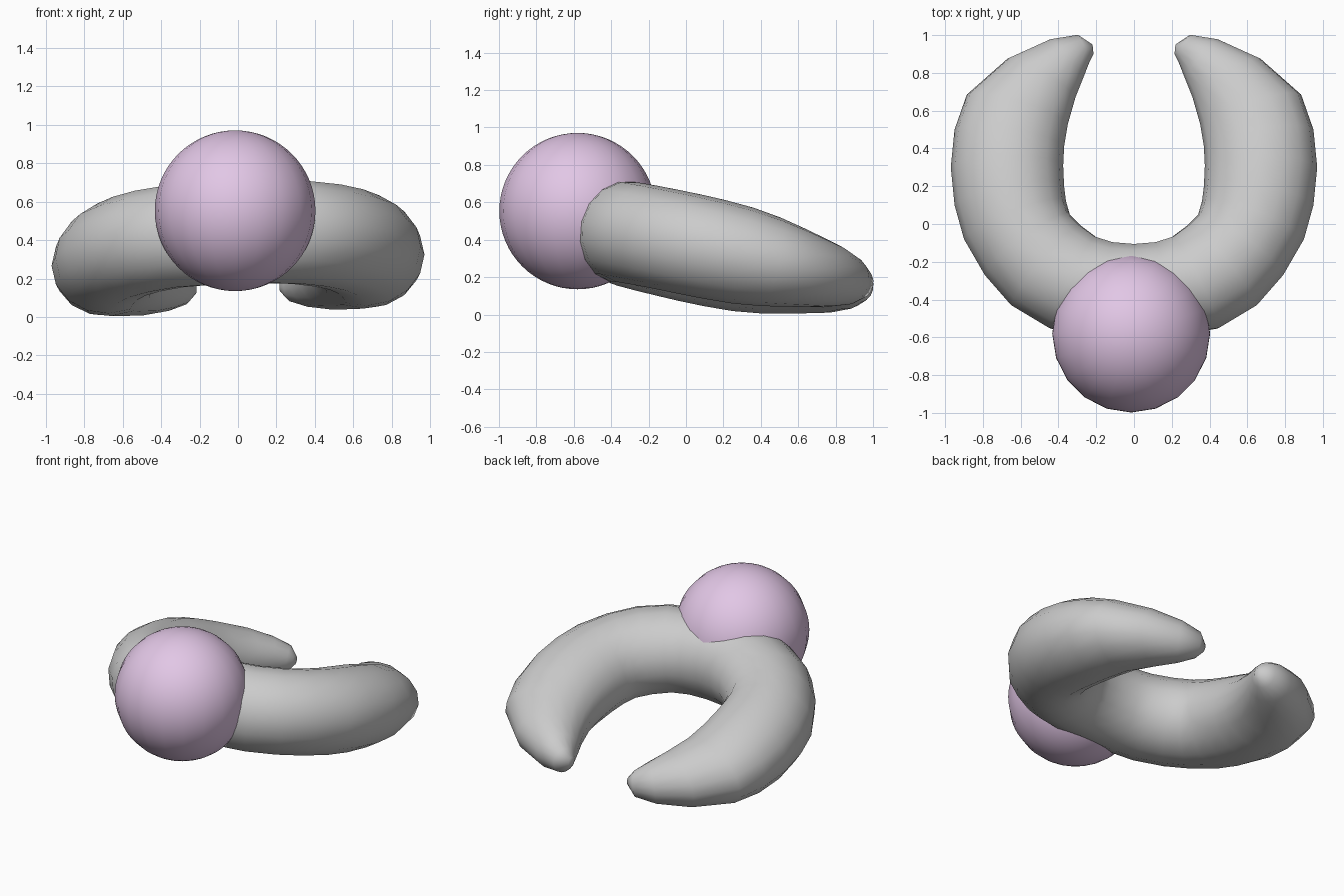
import bpy, bmesh, math
from mathutils import Vector

if "Cube" in bpy.data.objects:
    bpy.data.objects.remove(bpy.data.objects["Cube"], do_unlink=True)


def flat_material(name, rgb):
    mat = bpy.data.materials.new(name)
    mat.use_nodes = True
    colour = (*rgb, 1.0)
    mat.diffuse_color = colour
    bsdf = next(n for n in mat.node_tree.nodes if n.type == 'BSDF_PRINCIPLED')
    bsdf.inputs["Base Color"].default_value = colour
    return mat


def finish(bm, name, mat):
    bmesh.ops.recalc_face_normals(bm, faces=bm.faces)
    mesh = bpy.data.meshes.new(name)
    bm.to_mesh(mesh)
    bm.free()
    mesh.materials.append(mat)
    mesh.shade_smooth()
    obj = bpy.data.objects.new(name, mesh)
    bpy.context.collection.objects.link(obj)
    return obj


grey = flat_material("warm grey", (0.6, 0.6, 0.6))
lilac = flat_material("pale lilac", (0.76, 0.57, 0.79))

# Half of the open ring: inner x, y, outer x, y, half thickness
STATIONS = [
    (0.00, -0.11, 0.00, -0.585, 0.272),
    (0.11, -0.10, 0.23, -0.585, 0.272),
    (0.20, -0.07, 0.45, -0.55, 0.272),
    (0.28, -0.01, 0.65, -0.43, 0.272),
    (0.34, 0.05, 0.79, -0.27, 0.272),
    (0.36, 0.12, 0.90, -0.08, 0.272),
    (0.37, 0.20, 0.95, 0.10, 0.27),
    (0.375, 0.31, 0.97, 0.30, 0.262),
    (0.37, 0.41, 0.95, 0.50, 0.242),
    (0.35, 0.53, 0.885, 0.685, 0.21),
    (0.31, 0.67, 0.67, 0.875, 0.172),
    (0.27, 0.77, 0.45, 0.975, 0.13),
    (0.235, 0.86, 0.30, 1.00, 0.085),
    (0.215, 0.90, 0.22, 0.95, 0.03),
]
SIDES = 16
UP = Vector((0, 0.215, 0.977))


def on_plane(x, y):
    # The ring lies in a plane sloping down towards its open end
    return Vector((x, y, 0.362 - 0.22 * y + 0.03 * x))


def add_section(bm, station, side):
    ix, iy, ox, oy, thick = station
    inner, outer = on_plane(side * ix, iy), on_plane(side * ox, oy)
    centre, reach = (inner + outer) / 2, (outer - inner) / 2
    ring = []
    for i in range(SIDES):
        a = math.tau * i / SIDES
        ring.append(bm.verts.new(centre + reach * math.cos(a) + UP * thick * math.sin(a)))
    return ring


# Tapered open ring, swept from one tip to the other
bm = bmesh.new()
rings = [add_section(bm, s, -1) for s in reversed(STATIONS[1:])]
rings += [add_section(bm, s, 1) for s in STATIONS]
for a, b in zip(rings, rings[1:]):
    for i in range(SIDES):
        j = (i + 1) % SIDES
        bm.faces.new((a[i], a[j], b[j], b[i]))
bm.faces.new(rings[0])
bm.faces.new(rings[-1])
finish(bm, "open_ring", grey)

# Ball set into the front of the ring
bm = bmesh.new()
bmesh.ops.create_uvsphere(bm, u_segments=20, v_segments=32, radius=0.418)
ball = finish(bm, "front_ball", lilac)
ball.location = (-0.015, -0.58, 0.553)
